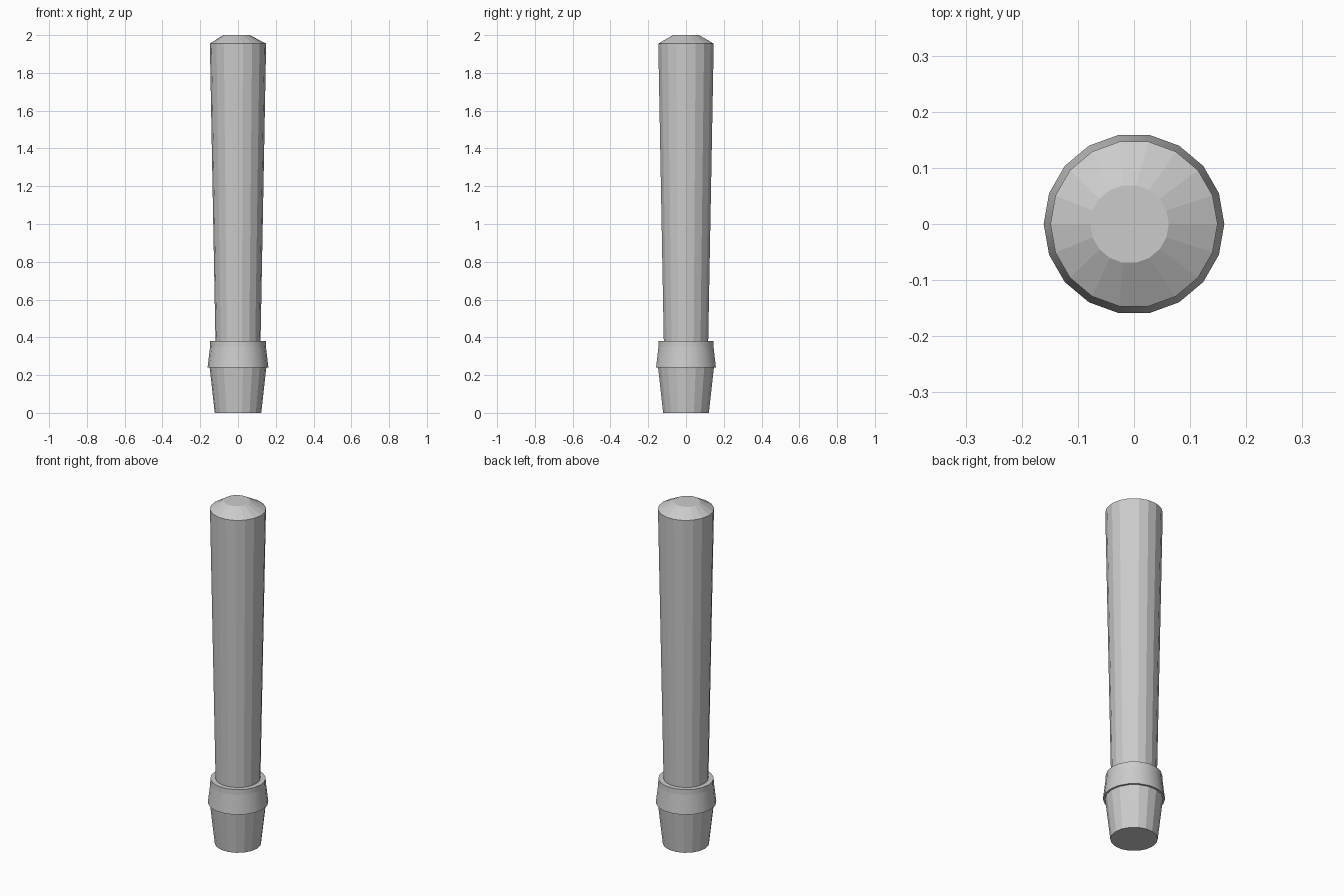
import bpy, bmesh
from math import cos, sin, tau

if "Cube" in bpy.data.objects:
    bpy.data.objects.remove(bpy.data.objects["Cube"])

SIDES = 18


def turned(name, profile, smooth=False):
    """Closed 18-sided solid from (radius, z, x offset) rings, bottom to top."""
    bm = bmesh.new()
    rings = [[bm.verts.new((dx + r * cos(tau * i / SIDES), r * sin(tau * i / SIDES), z))
              for i in range(SIDES)] for r, z, dx in profile]
    for a, b in zip(rings, rings[1:]):
        for i in range(SIDES):
            j = (i + 1) % SIDES
            f = bm.faces.new((a[i], a[j], b[j], b[i]))
            f.smooth = smooth
    bm.faces.new(rings[0][::-1])
    bm.faces.new(rings[-1])
    # Keep the profile breaks crisp
    for ring in rings:
        for i in range(SIDES):
            bm.edges.get((ring[i], ring[(i + 1) % SIDES])).smooth = False
    mesh = bpy.data.meshes.new(name)
    bm.to_mesh(mesh)
    bm.free()
    obj = bpy.data.objects.new(name, mesh)
    bpy.context.collection.objects.link(obj)
    return obj


# Tapered foot
turned("foot", [(0.123, 0, 0), (0.150, 0.24, 0)])

# Flared collar with a short straight rim
turned("collar", [(0.161, 0.24, 0), (0.148, 0.35, 0), (0.147, 0.38, 0)], smooth=True)

# Long shaft widening upward, with a chamfered, slightly off-centre cap
turned("shaft", [(0.119, 0.36, 0), (0.149, 1.955, 0), (0.070, 2.0, -0.008)])
